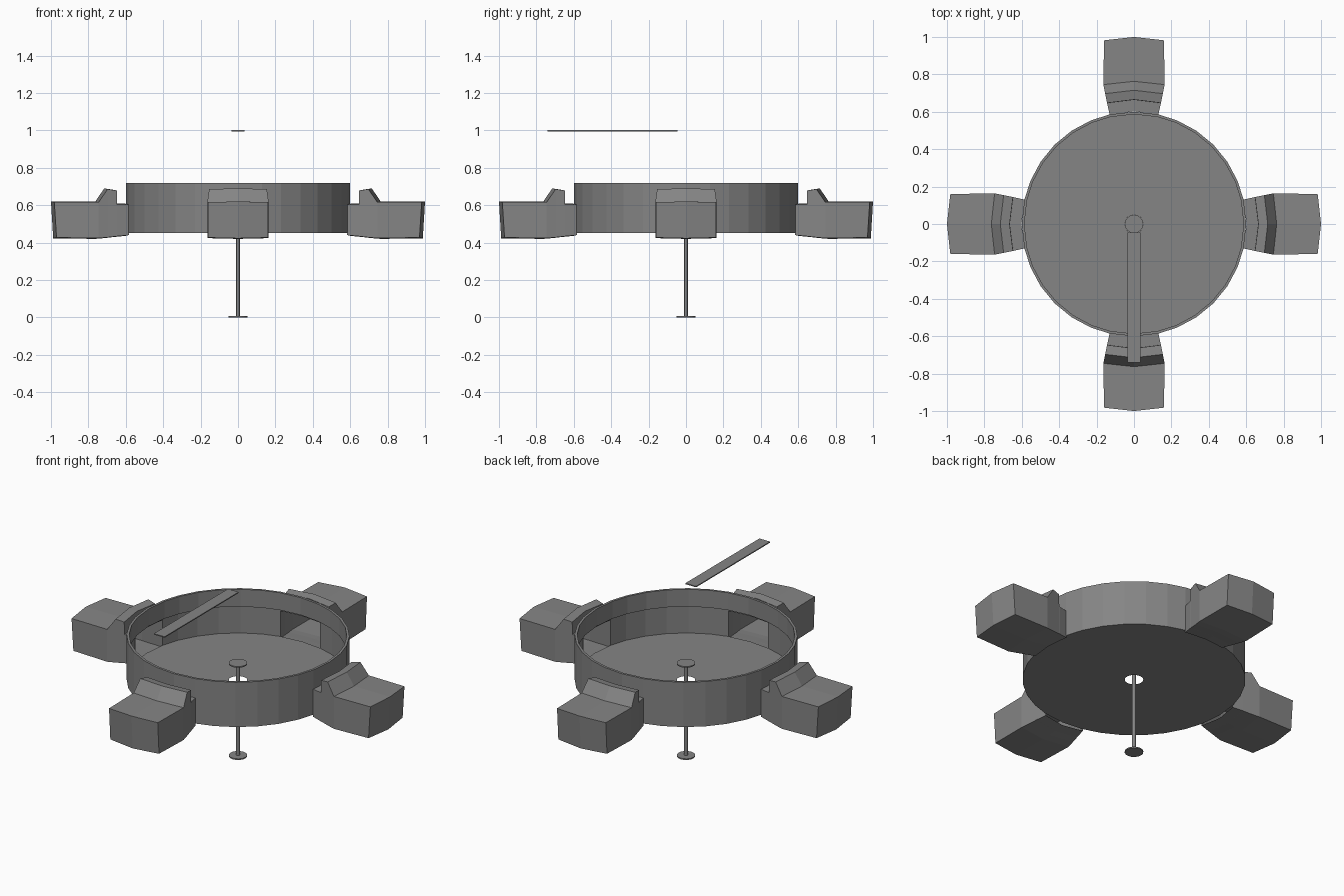
import bpy, bmesh
from math import sin, cos, tau, pi
from mathutils import Matrix

if "Cube" in bpy.data.objects:
    bpy.data.objects.remove(bpy.data.objects["Cube"])

SIDES = 32
QUARTER = SIDES // 4

grey = bpy.data.materials.new("dark_grey")
grey.diffuse_color = (0.234, 0.234, 0.234, 1)
grey.use_nodes = True
grey.node_tree.nodes["Principled BSDF"].inputs["Base Color"].default_value = grey.diffuse_color


def finish(bm, name):
    bmesh.ops.remove_doubles(bm, verts=bm.verts, dist=1e-5)
    bmesh.ops.recalc_face_normals(bm, faces=bm.faces)
    me = bpy.data.meshes.new(name)
    bm.to_mesh(me)
    bm.free()
    me.materials.append(grey)
    ob = bpy.data.objects.new(name, me)
    bpy.context.collection.objects.link(ob)
    return ob


def lathe(name, profile, angles, skip=None):
    """Spin (radius, z) points; skip(row, segment) leaves openings."""
    bm = bmesh.new()
    sides = len(angles)
    rows = [[bm.verts.new((r * cos(a), r * sin(a), z)) for a in angles] for r, z in profile]
    for j in range(len(rows) - 1):
        for i in range(sides):
            if skip and skip(j, i):
                continue
            k = (i + 1) % sides
            bm.faces.new((rows[j][i], rows[j][k], rows[j + 1][k], rows[j + 1][i]))
    return finish(bm, name)


# Round pan: floor with centre hole, wall with four arm openings, inner lip.
# Columns beside each opening are nudged out to the width of the arms.
nudge = {1: 0.021, QUARTER - 1: -0.021}
pan_angles = [tau * i / SIDES + nudge.get(i % QUARTER, 0) for i in range(SIDES)]
pan = [(0.05, 0.452), (0.6, 0.452), (0.6, 0.603), (0.6, 0.718),
       (0.586, 0.718), (0.586, 0.615), (0.6, 0.61)]
lathe("round_pan", pan, pan_angles,
      lambda row, seg: row == 1 and seg % QUARTER in (0, QUARTER - 1))

# Arm stations: centre radius, half width, top z, bottom z
stations = [(0.602, 0.130, 0.608, 0.436),
            (0.664, 0.144, 0.608, 0.430),
            (0.665, 0.144, 0.682, 0.430),
            (0.715, 0.154, 0.690, 0.424),
            (0.763, 0.164, 0.620, 0.420),
            (1.00, 0.160, 0.620, 0.423)]


def arm(name, angle):
    bm = bmesh.new()
    loops = []
    for n, (r, w, top, bot) in enumerate(stations):
        lean = 0.012 if n == len(stations) - 1 else 0
        e = r - 0.018
        pts = [(e, -w, top - 0.004), (r, 0, top), (e, w, top - 0.004),
               (e - lean, w, bot + 0.004), (r - lean, 0, bot), (e - lean, -w, bot + 0.004)]
        loops.append([bm.verts.new(p) for p in pts])
    for a, b in zip(loops, loops[1:]):
        for i in range(6):
            k = (i + 1) % 6
            bm.faces.new((a[i], a[k], b[k], b[i]))
    # Outer end, folded on the centre line
    s = loops[-1]
    bm.faces.new((s[0], s[1], s[4], s[5]))
    bm.faces.new((s[1], s[2], s[3], s[4]))
    bmesh.ops.rotate(bm, verts=bm.verts, matrix=Matrix.Rotation(angle, 3, 'Z'))
    return finish(bm, name)


for n, label in enumerate(("right", "back", "left", "front")):
    arm(label + "_arm", n * pi / 2)

# Centre pin with a disc at each end
lathe("centre_pin", [(0, 0), (0.05, 0), (0.05, 0.007), (0.01, 0.007), (0.01, 0.548),
                     (0.05, 0.548), (0.05, 0.555), (0, 0.555)],
      [tau * i / 16 for i in range(16)])

# Loose flat bar above the pan
bm = bmesh.new()
bmesh.ops.create_cube(bm, size=1)
bmesh.ops.scale(bm, vec=(0.07, 0.695, 0.006), verts=bm.verts)
bmesh.ops.translate(bm, vec=(0, -0.392, 0.998), verts=bm.verts)
finish(bm, "flat_bar")
